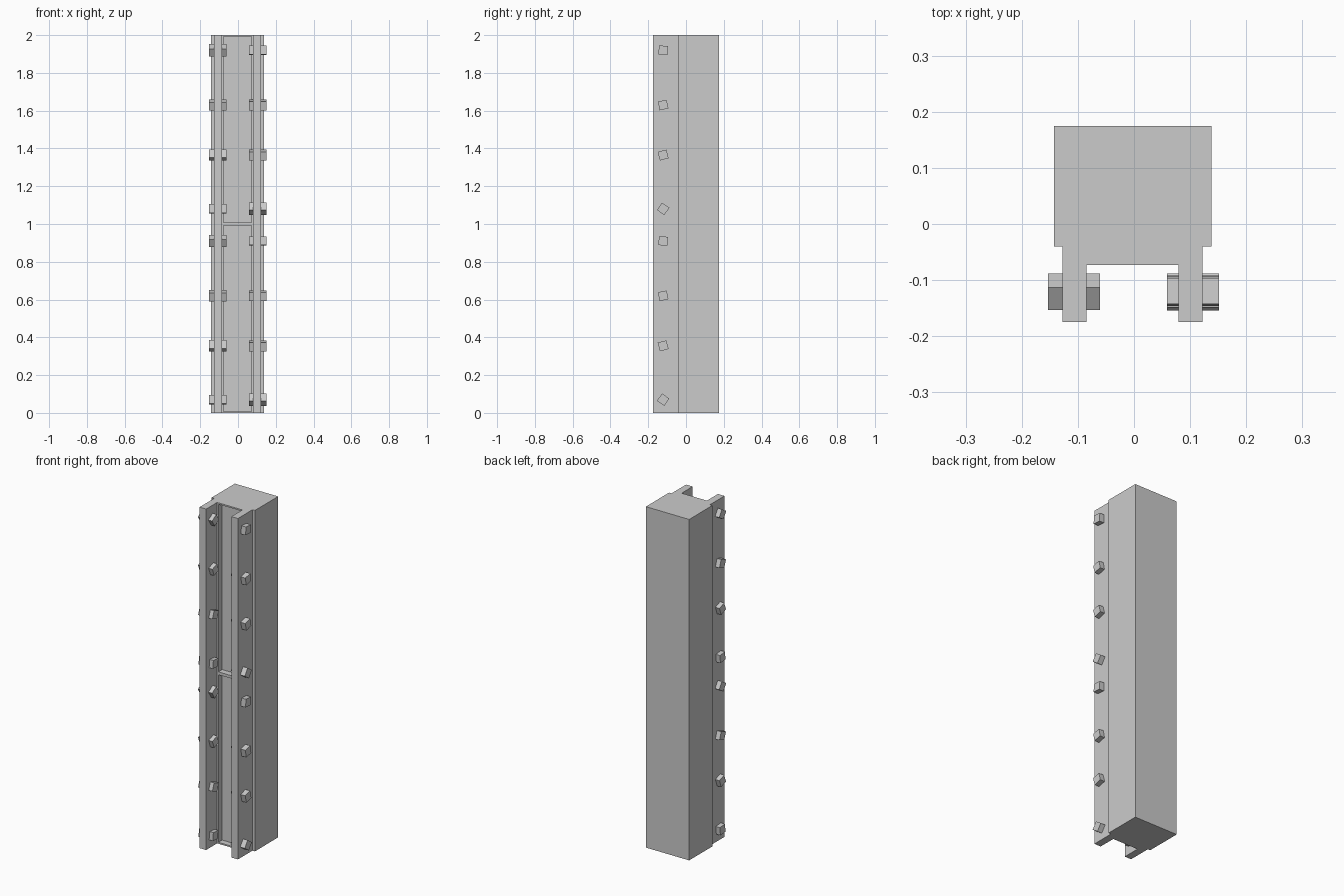
import bpy, bmesh
from math import radians
from mathutils import Matrix

default = bpy.data.objects.get("Cube")
if default:
    bpy.data.objects.remove(default, do_unlink=True)

# Single plain grey material
grey = bpy.data.materials.new("plain grey")
grey.use_nodes = True
colour = (0.6, 0.6, 0.6, 1)
grey.diffuse_color = colour
grey.node_tree.nodes["Principled BSDF"].inputs["Base Color"].default_value = colour


def finish(bm, name):
    bmesh.ops.recalc_face_normals(bm, faces=bm.faces)
    mesh = bpy.data.meshes.new(name)
    bm.to_mesh(mesh)
    bm.free()
    mesh.materials.append(grey)
    obj = bpy.data.objects.new(name, mesh)
    bpy.context.collection.objects.link(obj)
    return obj


# Column: one half of the channel profile, mirrored about its centre line
MID = -0.0025
CHANNEL_Y = -0.073
half = [(0.082, CHANNEL_Y), (0.082, -0.175), (0.1245, -0.175),
        (0.1245, -0.04), (0.1405, -0.04), (0.1405, 0.175)]
profile = half + [(-x, y) for x, y in reversed(half)]
bm = bmesh.new()
base = bm.faces.new([bm.verts.new((x + MID, y, 0)) for x, y in profile])
top = bmesh.ops.extrude_face_region(bm, geom=[base])["geom"]
bmesh.ops.translate(bm, vec=(0, 0, 2),
                    verts=[v for v in top if isinstance(v, bmesh.types.BMVert)])
bmesh.ops.recalc_face_normals(bm, faces=bm.faces)

# Two recessed panels in the floor of the channel
bmesh.ops.bisect_plane(bm, geom=bm.verts[:] + bm.edges[:] + bm.faces[:],
                       plane_co=(0, 0, 1), plane_no=(0, 0, 1))
bm.normal_update()
panels = [f for f in bm.faces if f.normal.y < -0.9
          and abs(f.calc_center_median().y - CHANNEL_Y) < 0.001]
bmesh.ops.inset_individual(bm, faces=panels, thickness=0.012, depth=0)
bmesh.ops.inset_individual(bm, faces=panels, thickness=0, depth=-0.035)
finish(bm, "channel_column")

# Square pegs through both flanges, each turned by its own angle
heights = (1.92, 1.63, 1.365, 1.08)
flanges = {"right": (-0.107, (32, 20, -20, -5)),
           "left": (0.105, (-4, 12, 15, -35))}
for side, (x, angles) in flanges.items():
    for drop in (0, 1.01):
        for height, angle in zip(heights, angles):
            bm = bmesh.new()
            bmesh.ops.create_cube(bm, size=1, matrix=Matrix.Diagonal((0.093, 0.047, 0.047, 1)))
            peg = finish(bm, f"{side}_flange_peg")
            peg.location = (x, -0.121, height - drop)
            peg.rotation_euler.x = radians(angle)
